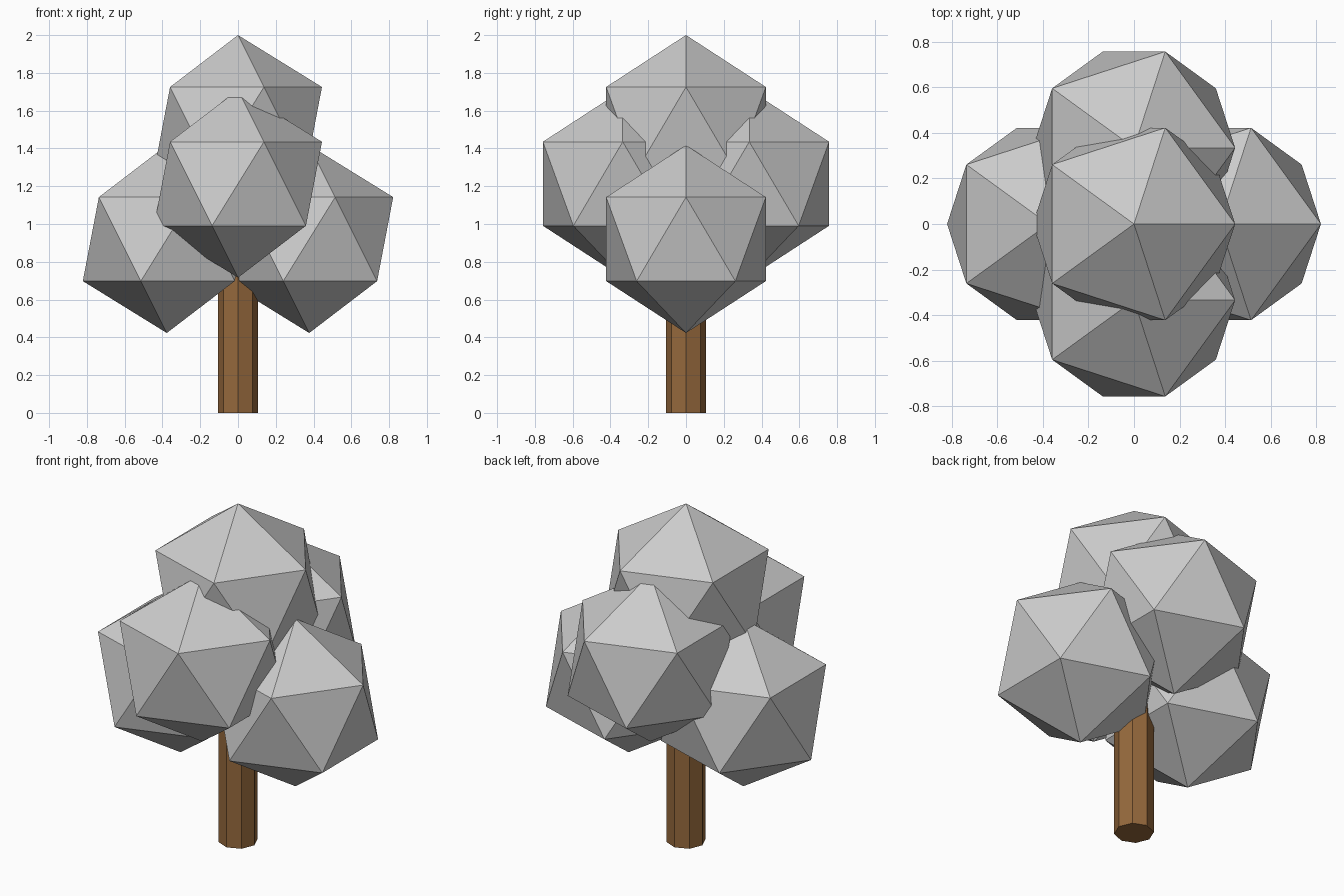
import bpy

if "Cube" in bpy.data.objects:
    bpy.data.objects.remove(bpy.data.objects["Cube"])

R = 0.497  # foliage radius

# Foliage: five overlapping icosahedra
clumps = {
    "foliage_top": (0, 0, 2 - R),
    "foliage_front": (0, -0.335, 1.213),
    "foliage_back": (0, 0.335, 1.213),
    "foliage_left": (-0.377, 0, 0.92),
    "foliage_right": (0.377, 0, 0.92),
}
for name, loc in clumps.items():
    bpy.ops.mesh.primitive_ico_sphere_add(subdivisions=1, radius=R, location=loc)
    bpy.context.object.name = name

# Trunk: octagonal post running up into the foliage
HEIGHT = 0.9
bpy.ops.mesh.primitive_cylinder_add(vertices=8, radius=0.107, depth=HEIGHT,
                                    location=(0, 0, HEIGHT / 2))
trunk = bpy.context.object
trunk.name = "trunk"
bark = bpy.data.materials.new("bark_brown")
bark.diffuse_color = (0.30, 0.14, 0.045, 1)
bark.use_nodes = True
bark.node_tree.nodes["Principled BSDF"].inputs["Base Color"].default_value = bark.diffuse_color
trunk.data.materials.append(bark)
